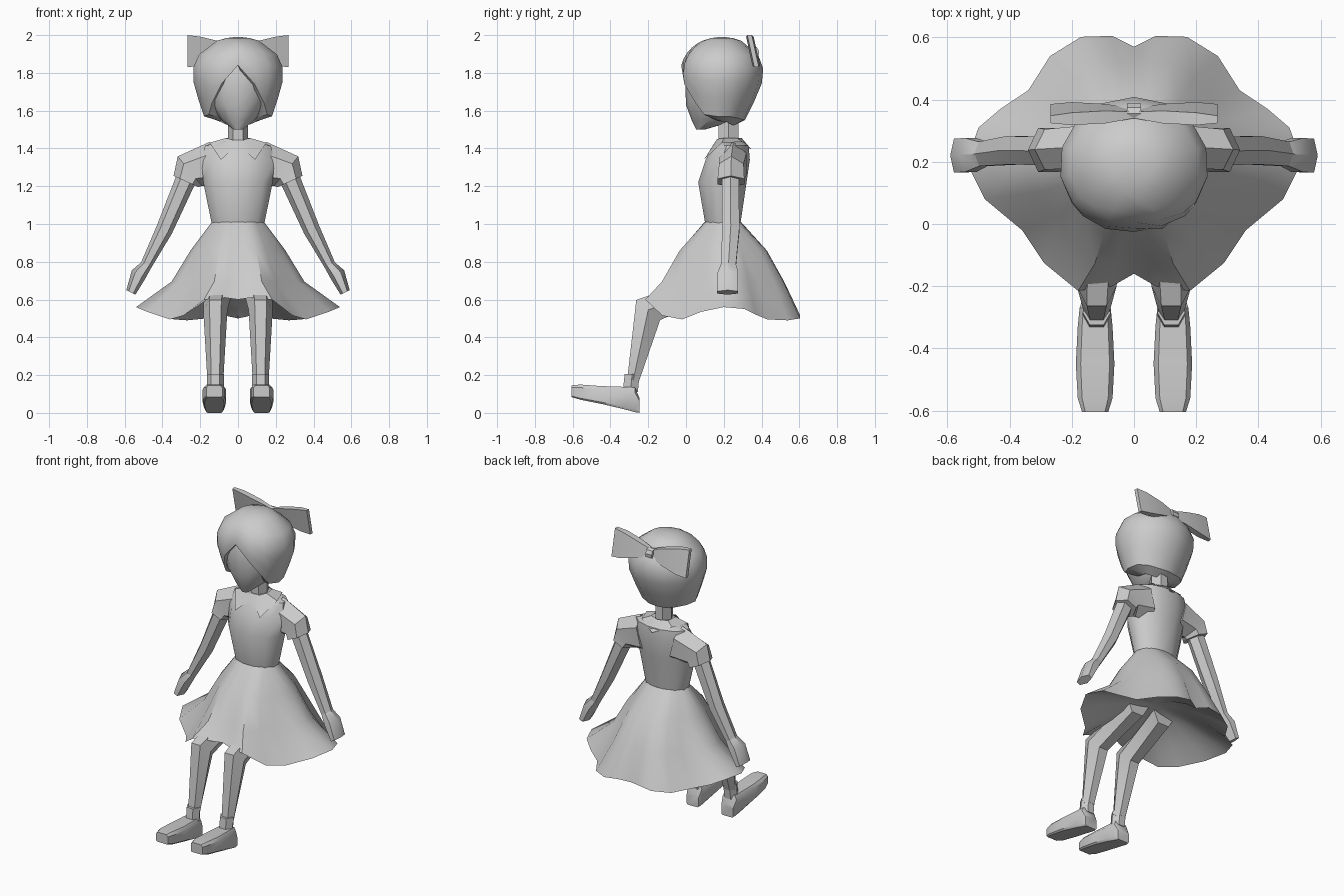
import bpy, bmesh
from math import sin, cos, pi, radians
from mathutils import Vector as V

if "Cube" in bpy.data.objects:
    bpy.data.objects.remove(bpy.data.objects["Cube"])


def loft(name, rings, caps=True, angle=35):
    """Skin a list of closed rings of equal length."""
    bm = bmesh.new()
    vs = [[bm.verts.new(p) for p in r] for r in rings]
    n = len(rings[0])
    for a, b in zip(vs, vs[1:]):
        for i in range(n):
            j = (i + 1) % n
            bm.faces.new((a[i], a[j], b[j], b[i]))
    if caps:
        bm.faces.new(vs[0])
        bm.faces.new(vs[-1])
    bmesh.ops.recalc_face_normals(bm, faces=bm.faces)
    me = bpy.data.meshes.new(name)
    bm.to_mesh(me)
    bm.free()
    ob = bpy.data.objects.new(name, me)
    bpy.context.collection.objects.link(ob)
    bpy.ops.object.select_all(action='DESELECT')
    ob.select_set(True)
    bpy.context.view_layer.objects.active = ob
    bpy.ops.object.shade_smooth_by_angle(angle=radians(angle))
    return ob


def ring(c, a, b, n=6, phase=0.0):
    c, a, b = V(c), V(a), V(b)
    return [c + a * cos(phase + 2 * pi * i / n) + b * sin(phase + 2 * pi * i / n)
            for i in range(n)]


def level(z, rx, y0, y1, n, phase=0.0):
    """Horizontal elliptical ring between front y0 and back y1."""
    return ring((0, (y0 + y1) / 2, z), (rx, 0, 0), (0, (y1 - y0) / 2, 0), n, phase)


def pair(name, rings):
    """Build a part on both sides of x = 0."""
    for side, s in (("left", 1), ("right", -1)):
        loft(f"{side}_{name}", [[V((p[0] * s, p[1], p[2])) for p in r] for r in rings])


def full(half):
    """Complete a half outline running front centre to back centre."""
    return [V(p) for p in half] + [V((-p[0], p[1], p[2])) for p in half[-2:0:-1]]


# skirt: waist ellipse flaring to a wavy hem with a pleat at front and back
hem = [(0, -.16, .60), (.07, -.20, .61), (.18, -.215, .60), (.29, -.125, .515),
       (.36, -.02, .495), (.48, .08, .535), (.54, .20, .56), (.50, .31, .55),
       (.43, .37, .52), (.34, .43, .495), (.27, .54, .49), (.17, .602, .50),
       (.07, .605, .515), (0, .57, .50)]
rows = []
for fx, fy, fz in ((0, 0, 0), (.28, .44, .32), (.53, .73, .67), (1, 1, 1)):
    half = []
    for i, (x, y, z) in enumerate(hem):
        t = pi * i / (len(hem) - 1)
        if fz < 1:
            y = -.19 if i == 0 else .60 if i == len(hem) - 1 else y
            z = .54
        wx, wy = .14 * sin(t), .195 - .097 * cos(t)
        half.append((wx + (x - wx) * fx, wy + (y - wy) * fy, 1.01 + (z - 1.01) * fz))
    rows.append(full(half))
# underside of the skirt, rising gently from the hem
for s, k, top in ((.75, .55, .63), (.4, .9, .66), (.1, 1, .68)):
    rows.append(full([(x * s, .2 + (y - .2) * s, z + (top - z) * k) for x, y, z in hem]))
loft("skirt", rows, angle=40)

# bodice
loft("bodice", [level(z, rx, a, b, 12, pi / 12) for z, rx, a, b in (
    (1.005, .145, .098, .292), (1.22, .19, .06, .325), (1.34, .20, .10, .342),
    (1.415, .18, .145, .335), (1.445, .07, .165, .295))], angle=40)

# collar with two points at the front
neckline = [(0, .155, 1.43), (.04, .165, 1.45), (.065, .20, 1.455),
            (.06, .27, 1.455), (0, .295, 1.455)]
flap = [(0, .145, 1.42), (.09, .095, 1.34), (.15, .19, 1.43),
        (.11, .30, 1.435), (0, .35, 1.39)]
loft("collar", [full(neckline), full(flap)], caps=False)

# neck
loft("neck", [level(z, .052, .165, .285, 6) for z in (1.40, 1.59)])

# face
loft("face", [level(z, rx, a, b, 14, pi / 14) for z, rx, a, b in (
    (1.50, .025, .055, .10), (1.55, .09, .03, .27), (1.63, .15, .0, .31),
    (1.72, .185, -.003, .35), (1.83, .19, -.003, .36), (1.92, .11, .05, .30))], angle=45)


# hair: a cap whose lower edge rises to a peak over the face
def hair_radius(z, back):
    if z > 1.78:
        u = min(1, (z - 1.78) / .21)
        return (1 - u ** 2.2) ** (1 / 2.1)
    return 1 - (.24 + .14 * back) * ((1.78 - z) / .2) ** 1.2


edge = [(0, 1.84), (22, 1.74), (42, 1.64), (56, 1.58), (80, 1.57), (105, 1.57),
        (130, 1.56), (155, 1.55), (180, 1.55)]
rows = []
for t in (.002, .03, .1, .22, .38, .56, .78, 1, 2):
    half = []
    for d, e in edge:
        a = radians(d)
        back = max(0, -cos(a))
        z = 1.99 - .2 * t if t < .15 else 1.99 + (e - 1.99) * min(t, 1)
        r = hair_radius(z, back)
        if t == 2:
            r, z = r * .55, z - .025 * sin(a) - .02 * back
        half.append((.245 * r * sin(a), .19 - .222 * r * cos(a), z))
    rows.append(full(half))
loft("hair", rows, angle=40)

# bow on the back of the head, leaning forward
pair("bow_loop", [[V((x, .355 + dy - .22 * dz, 1.915 + dz))
                   for dy, dz in ((-hy, -hz), (hy, -hz), (hy, hz), (-hy, hz))]
                  for x, hy, hz in ((0, .010, .022), (.09, .020, .05),
                                    (.2, .020, .077), (.268, .012, .085))])
loft("bow_knot", [ring((x, .362, 1.915), (0, .025, 0), (0, -.007, .03), 8)
                  for x in (-.022, .022)])

# puffed sleeves, arms and hands
pair("sleeve", [ring(c, a, (0, b, 0)) for c, a, b in (
    ((.12, .25, 1.315), (.03, 0, .12), .08),
    ((.255, .24, 1.28), (.064, 0, .078), .075),
    ((.275, .238, 1.225), (.066, 0, .03), .082))])
pair("arm", [ring(c, (.89 * r, 0, .455 * r), (0, b, 0)) for c, r, b in (
    ((.27, .235, 1.25), .055, .052), ((.39, .237, .97), .045, .053),
    ((.49, .225, .775), .03, .045))])
pair("hand", [ring(c, (.89 * r, 0, .455 * r), (0, b, 0)) for c, r, b in (
    ((.485, .225, .785), .03, .045), ((.525, .222, .735), .042, .063),
    ((.567, .22, .638), .027, .063))])

# bent legs
pair("leg", [ring(c, (rx, 0, 0), b) for c, rx, b in (
    ((.10, .16, .68), .08, (0, .01, .08)),
    ((.12, -.20, .545), .064, (0, -.073, .061)),
    ((.12, -.28, .17), .042, (0, -.037, .0)))])

# ankle socks
pair("sock", [ring((.12, y, z), (r, 0, 0), (0, -.046, 0))
              for y, z, r in ((-.295, .11, .045), (-.285, .205, .045))])

# shoes: octagonal sections from toe to heel
pair("shoe", [[V((.125 + x * hx, y, (lo + hi) / 2 + k * (hi - lo) / 2))
               for x, k in ((-.85, -1), (.85, -1), (1, -.8), (1, .6),
                            (.75, 1), (-.75, 1), (-1, .6), (-1, -.8))]
              for y, lo, hi, hx in (
    (-.605, .083, .146, .042), (-.56, .07, .15, .056), (-.45, .048, .142, .062),
    (-.33, .02, .138, .056), (-.27, .004, .135, .05), (-.245, 0, .075, .042))])
